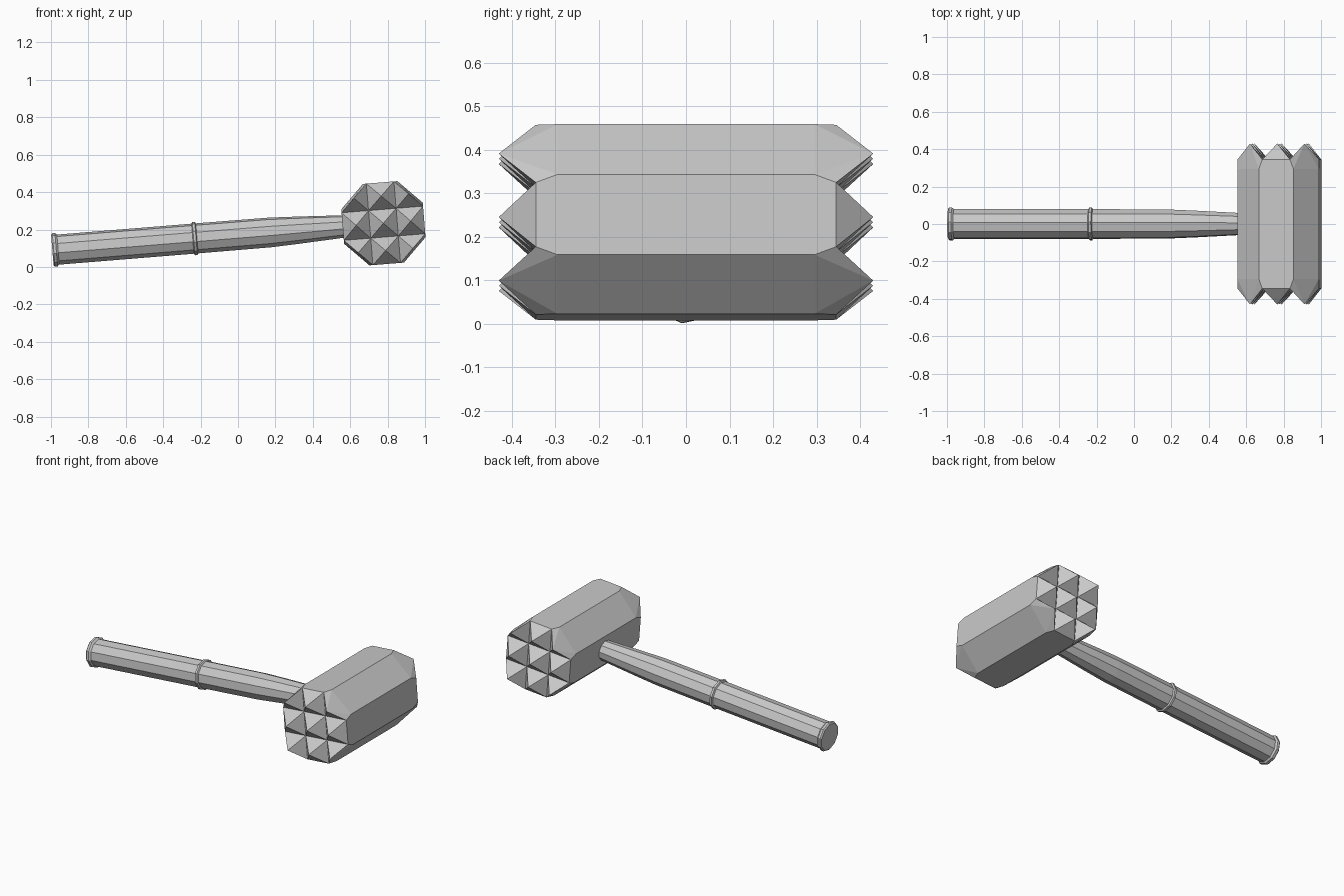
import bpy, bmesh
from math import sin, cos, radians, atan

cube = bpy.data.objects.get("Cube")
if cube:
    bpy.data.objects.remove(cube)

CENTRE = (0.7775, 0, 0.2335)   # middle of the mallet head
TILT = atan(0.081)             # the handle rises towards the head

metal = bpy.data.materials.new("plain_grey")
metal.use_nodes = True
GREY = (0.58, 0.58, 0.58, 1)
metal.diffuse_color = GREY
metal.node_tree.nodes["Principled BSDF"].inputs["Base Color"].default_value = GREY


def finish(name, bm):
    """Weld, orient and place a part in the tilted mallet frame."""
    bmesh.ops.remove_doubles(bm, verts=bm.verts, dist=0.0005)
    bmesh.ops.recalc_face_normals(bm, faces=bm.faces)
    mesh = bpy.data.meshes.new(name)
    bm.to_mesh(mesh)
    bm.free()
    mesh.materials.append(metal)
    obj = bpy.data.objects.new(name, mesh)
    obj.location = CENTRE
    obj.rotation_euler.y = -TILT
    bpy.context.collection.objects.link(obj)


# Head: octagonal block with a three by three grid of spikes on both ends
H, E, P = 0.2185, 0.0925, 0.074       # half width, octagon corner, grid line
SHOULDER, BASE, TIP = 0.295, 0.345, 0.43
SPIKE = (H + P) / 2                   # centre of the outer grid cells
bm = bmesh.new()


def face(*points):
    bm.faces.new([bm.verts.new(p) for p in points])


def spike(base, tip):
    for a, b in zip(base, base[1:] + base[:1]):
        face(a, b, tip)


for end in (-1, 1):
    base_y, tip_y, low_y = end * BASE, end * TIP, end * SHOULDER
    spike([(x * P, base_y, z * P) for x, z in ((-1, -1), (1, -1), (1, 1), (-1, 1))],
          (0, tip_y, 0))
    for s in (-1, 1):
        # edge cells
        spike([(-P, base_y, s * P), (P, base_y, s * P),
               (P, base_y, s * H), (-P, base_y, s * H)], (0, tip_y, s * SPIKE))
        spike([(s * P, base_y, -P), (s * P, base_y, P),
               (s * H, base_y, P), (s * H, base_y, -P)], (s * SPIKE, tip_y, 0))
        # corner cells, cut by the octagon
        for t in (-1, 1):
            spike([(s * P, base_y, t * P), (s * P, base_y, t * H),
                   (s * E, low_y, t * H), (s * H, low_y, t * E),
                   (s * H, base_y, t * P)], (s * SPIKE, tip_y, t * SPIKE))

# long sides with clipped corners, and the bevel faces between them
outline = [(-P, -BASE), (P, -BASE), (E, -SHOULDER), (E, SHOULDER),
           (P, BASE), (-P, BASE), (-E, SHOULDER), (-E, -SHOULDER)]
for s in (-1, 1):
    face(*[(u, y, s * H) for u, y in outline])
    face(*[(s * H, y, u) for u, y in outline])
    for t in (-1, 1):
        face((s * E, -SHOULDER, t * H), (s * H, -SHOULDER, t * E),
             (s * H, SHOULDER, t * E), (s * E, SHOULDER, t * H))
finish("mallet_head", bm)

# Handle: ten-sided, with an end band, a middle band and a tapered neck
SIDES = 10
profile = [(-1.776, 0.083), (-1.769, 0.090), (-1.755, 0.090), (-1.745, 0.081),
           (-1.023, 0.081), (-1.018, 0.090), (-1.005, 0.090), (-1.000, 0.081),
           (-0.61, 0.080), (-0.45, 0.073), (-0.15, 0.057)]
bm = bmesh.new()
rings = []
for x, r in profile:
    angles = [radians(12 + 360 / SIDES * i) for i in range(SIDES)]
    rings.append([bm.verts.new((x, r * cos(a), r * sin(a))) for a in angles])
for near, far in zip(rings, rings[1:]):
    for i in range(SIDES):
        j = (i + 1) % SIDES
        bm.faces.new((near[i], near[j], far[j], far[i]))
bm.faces.new(rings[0])
bm.faces.new(rings[-1])
finish("handle", bm)
